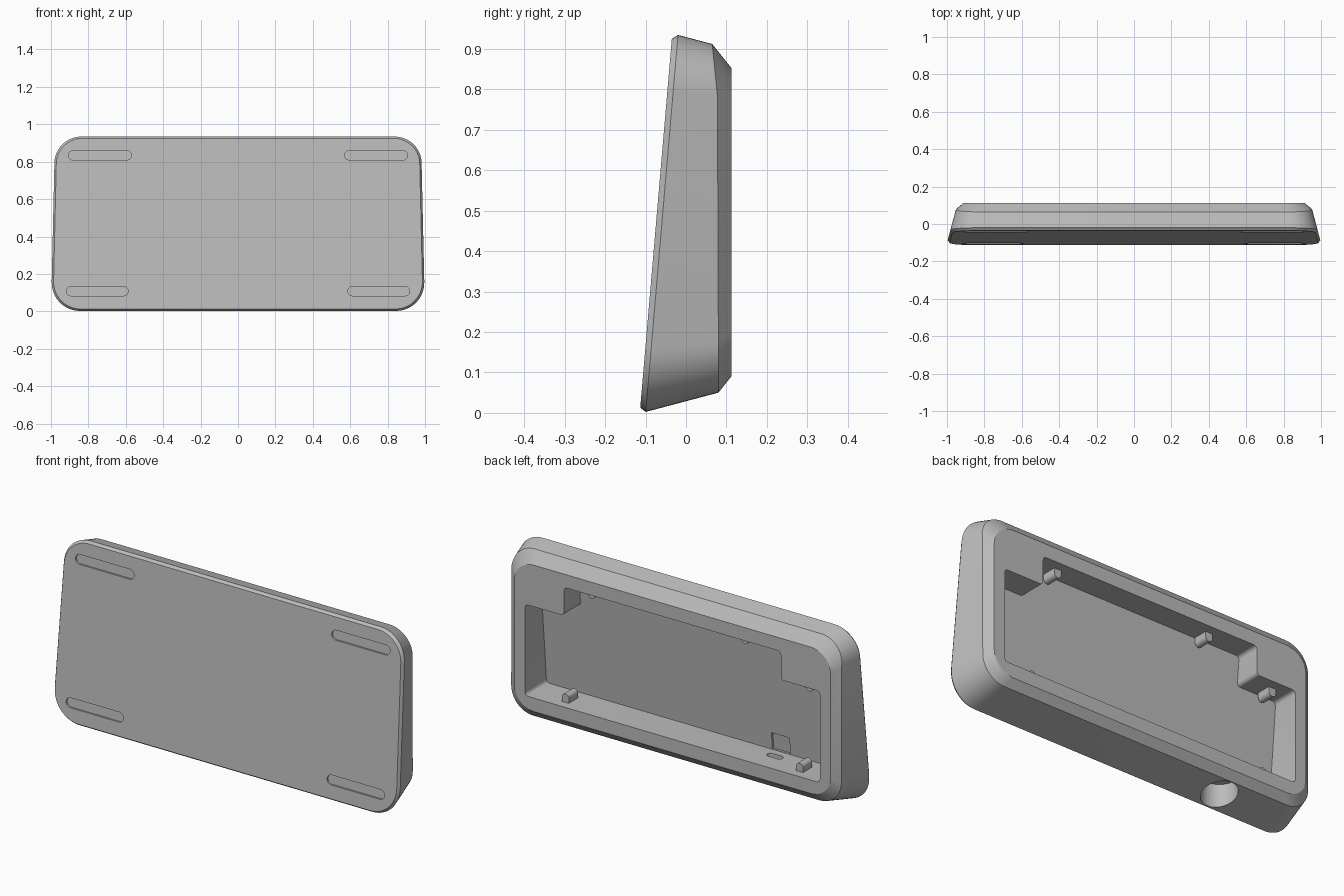
import bpy, bmesh, math

if "Cube" in bpy.data.objects:
    bpy.data.objects.remove(bpy.data.objects["Cube"])

grey = bpy.data.materials.new("grey_plastic")
grey.diffuse_color = (0.5, 0.5, 0.5, 1)
grey.use_nodes = True
grey.node_tree.nodes["Principled BSDF"].inputs["Base Color"].default_value = grey.diffuse_color
ARC = 12


def plate_y(z):
    """Depth of the leaning front face at height z."""
    return -0.1143 + 0.0857 * z


def add_object(name, bm):
    bmesh.ops.recalc_face_normals(bm, faces=bm.faces)
    mesh = bpy.data.meshes.new(name)
    bm.to_mesh(mesh)
    bm.free()
    mesh.materials.append(grey)
    ob = bpy.data.objects.new(name, mesh)
    bpy.context.collection.objects.link(ob)
    return ob


def loft(name, rings):
    """Skin a stack of equal rings and cap both ends."""
    bm = bmesh.new()
    vs = [[bm.verts.new(p) for p in ring] for ring in rings]
    n = len(vs[0])
    for a, b in zip(vs, vs[1:]):
        for i in range(n):
            j = (i + 1) % n
            bm.faces.new((a[i], a[j], b[j], b[i]))
    bm.faces.new(vs[0][::-1])
    bm.faces.new(vs[-1])
    return add_object(name, bm)


def prism(name, pts, y0, y1):
    """Extrude an x-z profile between two depth functions."""
    return loft(name, [[(x, f(z), z) for x, z in pts] for f in (y0, y1)])


def wall_ring(depth, inset=0.0):
    """Rounded rectangle on the drafted wall, lying on the surface y = depth(z)."""
    ring = []
    for c, (sx, sz) in enumerate(((1, 1), (-1, 1), (-1, -1), (1, -1))):
        for k in range(ARC + 1):
            a = math.pi / 2 * (c + k / ARC)
            y = 0.0
            for _ in range(12):
                g = 0.265 * (0.08 - y) - inset
                r = 0.125 + g * 0.6
                x = sx * (0.952 + g - r) + r * math.cos(a)
                z = (0.908 + g - r if sz > 0 else 0.05 - g + r) + r * math.sin(a)
                y = depth(z)
            ring.append((x, y, z))
    return ring


# Outer shell: front chamfer, drafted wall, back chamfer
def crease(z):
    return 0.08 - 0.1 * max(0.0, z - 0.76)


back = [(x * 0.912 / 0.9435, y, 0.09 + (z - 0.0585) * 0.763 / 0.841)
        for x, y, z in wall_ring(lambda z: 0.112)]
shell = loft("case_shell", [
    wall_ring(plate_y, 0.014),
    wall_ring(lambda z: plate_y(z) + 0.0145),
    wall_ring(crease),
    back])

# Cutter: stepped cavity opening to the back
W, S, Z0, Z1, Z2 = 0.85, 0.625, 0.16, 0.636, 0.784
cavity = prism("cavity_cutter",
               [(-W, Z0), (W, Z0), (W, Z1), (S, Z1), (S, Z2), (-S, Z2), (-S, Z1), (-W, Z1)],
               lambda z: plate_y(z) + 0.035, lambda z: 0.2)
bm = bmesh.new()
bm.from_mesh(cavity.data)
long_edges = [e for e in bm.edges if abs(e.verts[0].co.y - e.verts[1].co.y) > 0.1]
bmesh.ops.bevel(bm, geom=long_edges, offset=0.018, segments=4, profile=0.5, affect='EDGES')
bm.to_mesh(cavity.data)
bm.free()
cutters = [cavity]


# Cutters: four shallow foot grooves in the front face
def obround(x0, x1, z, r):
    pts = []
    for cx, start in ((x1 - r, -math.pi / 2), (x0 + r, math.pi / 2)):
        for k in range(ARC + 1):
            a = start + math.pi * k / ARC
            pts.append((cx + r * math.cos(a), z + r * math.sin(a)))
    return pts


for side in (-1, 1):
    for inner, outer, z in ((0.57, 0.907, 0.834), (0.587, 0.918, 0.108)):
        x0, x1 = sorted((side * inner, side * outer))
        cutters.append(prism("groove_cutter", obround(x0, x1, z, 0.025),
                             lambda z: plate_y(z) - 0.05, lambda z: plate_y(z) + 0.009))


# Cutters: round cable pocket in the underside, its slot, and the plate recess
def upright(name, pts, z0, z1):
    return loft(name, [[(x, y, z) for x, y in pts] for z in (z0, z1)])


circle = [(-0.506 + 0.085 * math.cos(i * math.pi / 24),
           -0.008 + 0.085 * math.sin(i * math.pi / 24)) for i in range(48)]
cutters.append(upright("pocket_cutter", circle, -0.1, 0.125))
cutters.append(upright("cable_slot_cutter", obround(-0.55, -0.462, -0.01, 0.018), 0.1, 0.2))
cutters.append(prism("recess_cutter",
                     [(-0.556, 0.162), (-0.452, 0.162), (-0.452, 0.25), (-0.556, 0.25)],
                     lambda z: plate_y(z) + 0.023, lambda z: 0.0))

bpy.context.view_layer.objects.active = shell
for cutter in cutters:
    cutter.hide_render = True
    mod = shell.modifiers.new("cut", 'BOOLEAN')
    mod.operation = 'DIFFERENCE'
    mod.solver = 'EXACT'
    mod.object = cutter
    bpy.ops.object.modifier_apply(modifier=mod.name)
    bpy.data.objects.remove(cutter)

# Small round-topped bosses on the cavity floor and ceiling
parts = [shell]
for x, wall, up in ((0.65, Z0, 1), (-0.70, Z0, 1), (0.50, Z2, -1),
                    (-0.385, Z2, -1), (-0.755, Z1, -1)):
    pts = [(x + 0.02, wall - up * 0.01)]
    for k in range(ARC + 1):
        a = math.pi * k / ARC
        pts.append((x + 0.02 * math.cos(a), wall + up * (0.024 + 0.02 * math.sin(a))))
    pts.append((x - 0.02, wall - up * 0.01))
    parts.append(prism("screw_boss", pts, lambda z: -0.01, lambda z: 0.065))

# Smooth rounded corners, keep the creases
for ob in parts:
    bpy.ops.object.select_all(action='DESELECT')
    ob.select_set(True)
    bpy.context.view_layer.objects.active = ob
    bpy.ops.object.shade_smooth_by_angle(angle=math.radians(25))
